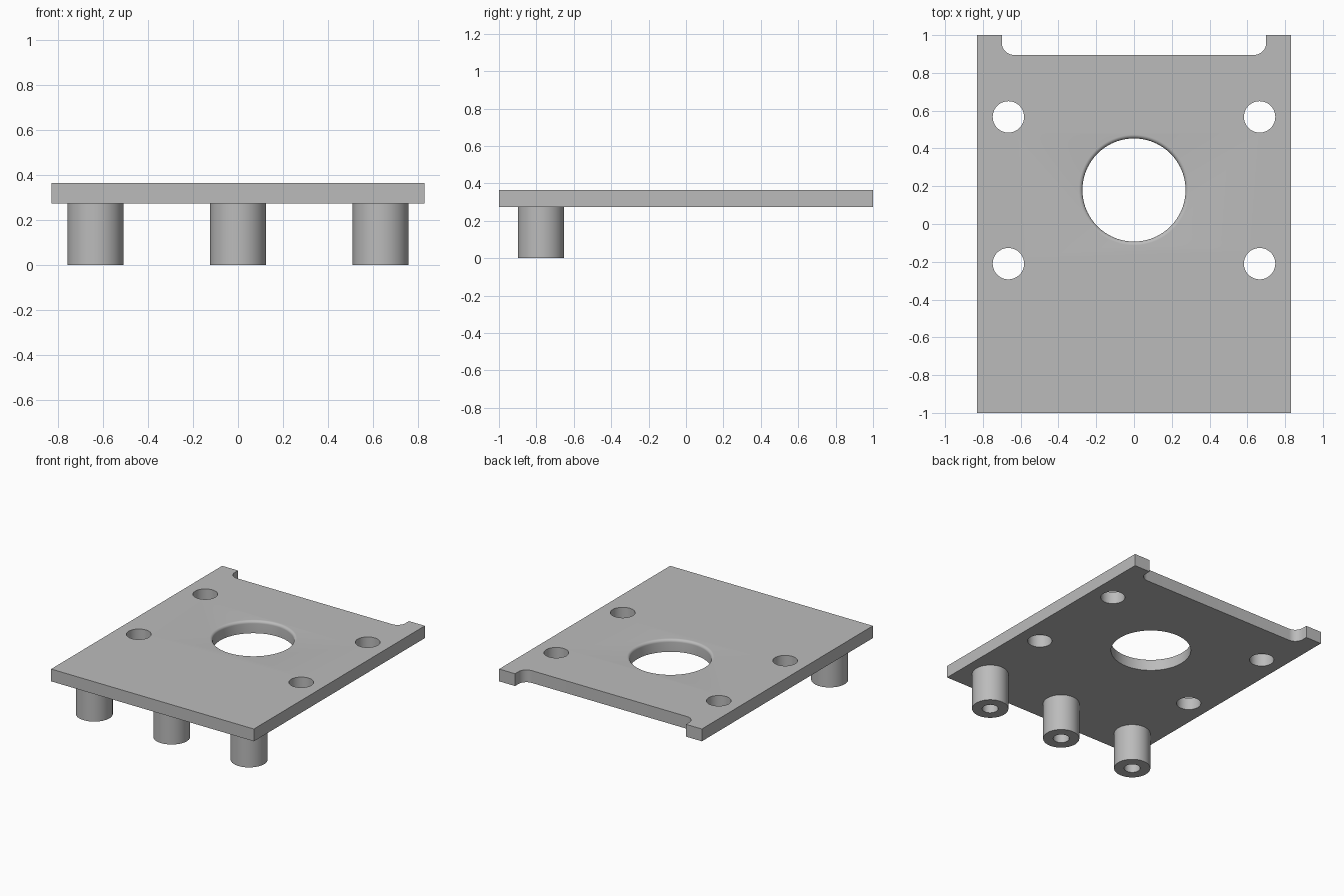
import bpy
import bmesh
from math import cos, sin, pi, radians

cube = bpy.data.objects.get("Cube")
if cube:
    bpy.data.objects.remove(cube, do_unlink=True)

BOTTOM, TOP = 0.274, 0.365
HALF_WIDTH, HALF_LENGTH = 0.83, 1.0

grey = bpy.data.materials.new("plain grey")
grey.use_nodes = True
grey.diffuse_color = (0.5, 0.5, 0.5, 1)
grey.node_tree.nodes["Principled BSDF"].inputs["Base Color"].default_value = grey.diffuse_color


def add_object(name, bm):
    bmesh.ops.recalc_face_normals(bm, faces=bm.faces)
    mesh = bpy.data.meshes.new(name)
    bm.to_mesh(mesh)
    bm.free()
    mesh.materials.append(grey)
    obj = bpy.data.objects.new(name, mesh)
    bpy.context.collection.objects.link(obj)
    return obj


def lathe(name, profile, location, steps=64):
    """Turn an (r, z) profile that starts and ends on the axis."""
    bm = bmesh.new()
    verts = [bm.verts.new((r, 0, z)) for r, z in profile]
    edges = [bm.edges.new(pair) for pair in zip(verts, verts[1:])]
    bmesh.ops.spin(bm, geom=verts + edges, cent=(0, 0, 0), axis=(0, 0, 1),
                   angle=2 * pi, steps=steps, use_merge=True)
    bmesh.ops.remove_doubles(bm, verts=bm.verts, dist=1e-4)
    obj = add_object(name, bm)
    obj.location = location
    return obj


def smooth(obj):
    bpy.ops.object.select_all(action="DESELECT")
    obj.select_set(True)
    bpy.context.view_layer.objects.active = obj
    bpy.ops.object.shade_smooth_by_angle(angle=radians(30))


# Plate outline with a filleted notch in the back edge
notch_x, notch_y, fillet = 0.70, 0.895, 0.065
right_half = [(HALF_WIDTH, -HALF_LENGTH), (HALF_WIDTH, HALF_LENGTH), (notch_x, HALF_LENGTH)]
for i in range(11):
    a = -i * pi / 20
    right_half.append((notch_x - fillet + fillet * cos(a),
                       notch_y + fillet + fillet * sin(a)))
outline = right_half + [(-x, y) for x, y in reversed(right_half)]

bm = bmesh.new()
face = bm.faces.new([bm.verts.new((x, y, BOTTOM)) for x, y in outline])
extruded = bmesh.ops.extrude_face_region(bm, geom=[face], use_keep_orig=True)
top_verts = [g for g in extruded["geom"] if isinstance(g, bmesh.types.BMVert)]
bmesh.ops.translate(bm, verts=top_verts, vec=(0, 0, TOP - BOTTOM))
plate = add_object("mounting_plate", bm)

# Cutters: four screw holes and a central hole with a rounded upper lip
low, high = BOTTOM - 0.1, TOP + 0.1
cutters = []
for x in (-0.665, 0.665):
    for y in (-0.21, 0.567):
        cutters.append(lathe("screw_hole_cutter",
                             [(0, low), (0.083, low), (0.083, high), (0, high)], (x, y, 0)))

radius, lip = 0.273, 0.02
profile = [(0, low), (radius, low)]
for i in range(9):
    a = i * pi / 16
    profile.append((radius + lip * (1 - cos(a)), TOP - lip + lip * sin(a)))
profile += [(radius + lip, high), (0, high)]
cutters.append(lathe("central_hole_cutter", profile, (0, 0.18, 0), 96))

bpy.context.view_layer.objects.active = plate
for cutter in cutters:
    cut = plate.modifiers.new("hole", "BOOLEAN")
    cut.operation = "DIFFERENCE"
    cut.solver = "EXACT"
    cut.object = cutter
    bpy.ops.object.modifier_apply(modifier=cut.name)
    bpy.data.objects.remove(cutter, do_unlink=True)
smooth(plate)

# Three bored standoffs under the front edge
outer, bore, seat = 0.124, 0.055, BOTTOM + 0.02
post_profile = [(0, BOTTOM - 0.004), (bore, BOTTOM - 0.004), (bore, 0),
                (outer, 0), (outer, seat), (0, seat)]
for side, x in (("right", -0.634), ("middle", 0), ("left", 0.634)):
    smooth(lathe(side + "_standoff", post_profile, (x, -0.775, 0)))
